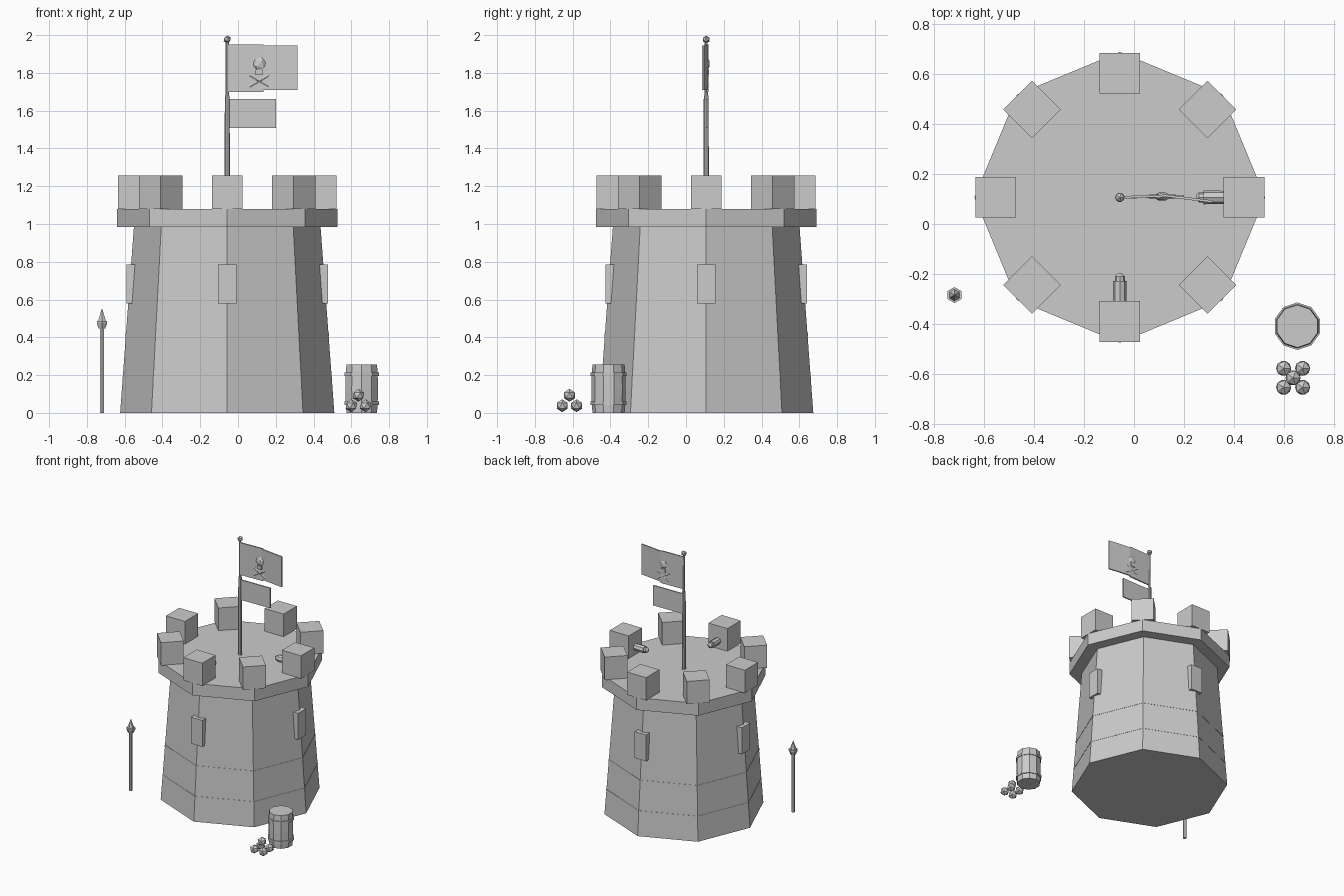
import bpy, bmesh
from math import cos, sin, pi, atan2, hypot
from mathutils import Vector, Matrix

cube = bpy.data.objects.get("Cube")
if cube:
    bpy.data.objects.remove(cube, do_unlink=True)

GREY = (0.6, 0.6, 0.6, 1)
stone = bpy.data.materials.new("plain_grey")
stone.use_nodes = True
stone.diffuse_color = GREY
stone.node_tree.nodes["Principled BSDF"].inputs["Base Color"].default_value = GREY

CX, CY = -0.057, 0.107      # tower axis


def finish(name, bm, matrix=Matrix()):
    bmesh.ops.recalc_face_normals(bm, faces=bm.faces)
    mesh = bpy.data.meshes.new(name)
    bm.to_mesh(mesh)
    bm.free()
    mesh.materials.append(stone)
    ob = bpy.data.objects.new(name, mesh)
    ob.matrix_world = matrix
    bpy.context.collection.objects.link(ob)
    return ob


def lathe(name, profile, sides, matrix):
    """Turn a list of (radius, height) into a capped solid."""
    bm = bmesh.new()
    rings = []
    for r, z in profile:
        angles = [pi / 2 + 2 * pi * i / sides for i in range(sides)]
        rings.append([bm.verts.new((r * cos(a), r * sin(a), z)) for a in angles])
    for low, high in zip(rings, rings[1:]):
        for i in range(sides):
            j = (i + 1) % sides
            bm.faces.new((low[i], low[j], high[j], high[i]))
    bm.faces.new(rings[0][::-1])
    bm.faces.new(rings[-1])
    bmesh.ops.remove_doubles(bm, verts=bm.verts, dist=0.0001)
    return finish(name, bm, matrix)


def box(name, centre, size, turn=0):
    bm = bmesh.new()
    bmesh.ops.create_cube(bm, size=1)
    bmesh.ops.scale(bm, vec=size, verts=bm.verts)
    return finish(name, bm, Matrix.Translation(centre) @ Matrix.Rotation(turn, 4, "Z"))


def ball(name, centre, scale, tilt=0):
    bm = bmesh.new()
    bmesh.ops.create_icosphere(bm, subdivisions=1, radius=1)
    bmesh.ops.scale(bm, vec=scale, verts=bm.verts)
    return finish(name, bm, Matrix.Translation(centre) @ Matrix.Rotation(tilt, 4, "Y"))


def at(x, y, z=0):
    return Matrix.Translation((x, y, z))


def around(angle, radius, z):
    return (CX + radius * cos(angle), CY + radius * sin(angle), z)


# Tower wall, thin bands and overhanging platform
axis = at(CX, CY)
BASE, SLOPE = 0.567, 0.074


def wall(z):
    return BASE - SLOPE * z


lathe("tower_wall", [(wall(0), 0), (wall(0.99), 0.99)], 8, axis)
for name, z, h in (("lower_band", 0.183, 0.01), ("upper_band", 0.405, 0.018)):
    lathe(name, [(wall(z) + 0.002, z), (wall(z + h) + 0.002, z + h)], 8, axis)
lathe("platform", [(0.583, 0.985), (0.583, 1.08)], 8, axis)

# Battlements
for i in range(8):
    a = i * pi / 4
    box(f"battlement_{i + 1}", around(a, 0.498, 1.167), (0.163, 0.163, 0.177), a)

# Window slabs on the four axis corners
for i in range(4):
    a = i * pi / 2
    box(f"window_{i + 1}", around(a, 0.508, 0.682), (0.05, 0.098, 0.205), a)

# Two cannons resting inside the battlements
for name, a in (("front_cannon", -pi / 2), ("left_cannon", 0)):
    place = at(*around(a, 0.305, 1.14)) @ Matrix.Rotation(a, 4, "Z") @ Matrix.Rotation(pi / 2, 4, "Y")
    lathe(name, [(0.008, 0), (0.02, 0.012), (0.02, 0.03), (0.028, 0.03), (0.024, 0.2)], 8, place)

# Flagpole with finial
lathe("flagpole", [(0.014, 1.07), (0.013, 1.68), (0.009, 1.68), (0.008, 1.97)], 8, axis)
ball("finial", (CX, CY, 1.977), (0.021, 0.021, 0.021))


def flag_panel(name, start, end, z_mid, height):
    (x0, y0), (x1, y1) = start, end
    box(name, ((x0 + x1) / 2, (y0 + y1) / 2, z_mid),
        (hypot(x1 - x0, y1 - y0), 0.01, height), atan2(y1 - y0, x1 - x0))


flag_panel("flag_inner", (-0.052, 0.107), (0.135, 0.113), 1.825, 0.25)
flag_panel("flag_outer", (0.13, 0.113), (0.315, 0.09), 1.827, 0.235)
flag_panel("pennant", (-0.05, 0.107), (0.2, 0.112), 1.585, 0.155)

# Flag emblem, showing on both faces
EX, EY = 0.113, 0.11
ball("emblem_skull", (EX, EY, 1.848), (0.038, 0.018, 0.039), 0.3)
box("emblem_jaw", (EX - 0.002, EY, 1.803), (0.036, 0.026, 0.028))
for side in (-1, 1):
    turn = Matrix.Rotation(side * 1.05, 4, "Y")
    lathe("emblem_bone", [(0.0085, -0.06), (0.0085, 0.06)], 6, at(EX, EY, 1.757) @ turn)

# Spear standing beside the tower
spear = at(-0.72, -0.285)
lathe("spear_shaft", [(0.013, 0), (0.013, 0.46)], 6, spear)
lathe("spear_collar", [(0.02, 0.447), (0.032, 0.475), (0.032, 0.487)], 6, spear)
lathe("spear_tip", [(0.026, 0.48), (0, 0.555)], 6, spear)

# Barrel with two hoops
barrel = at(0.655, -0.41)
lathe("barrel_body", [(0.085, 0), (0.089, 0.05), (0.09, 0.128), (0.089, 0.205), (0.085, 0.257)], 10, barrel)
for z in (0.042, 0.196):
    lathe("barrel_hoop", [(0.095, z), (0.095, z + 0.018)], 10, barrel)

# Pile of cannonballs
R = 0.034
for dx in (-1, 1):
    for dy in (-1, 1):
        ball("cannonball", (0.638 + dx * 0.038, -0.617 + dy * 0.038, 0.038), (R, R, R))
ball("top_cannonball", (0.638, -0.617, 0.093), (R, R, R))
